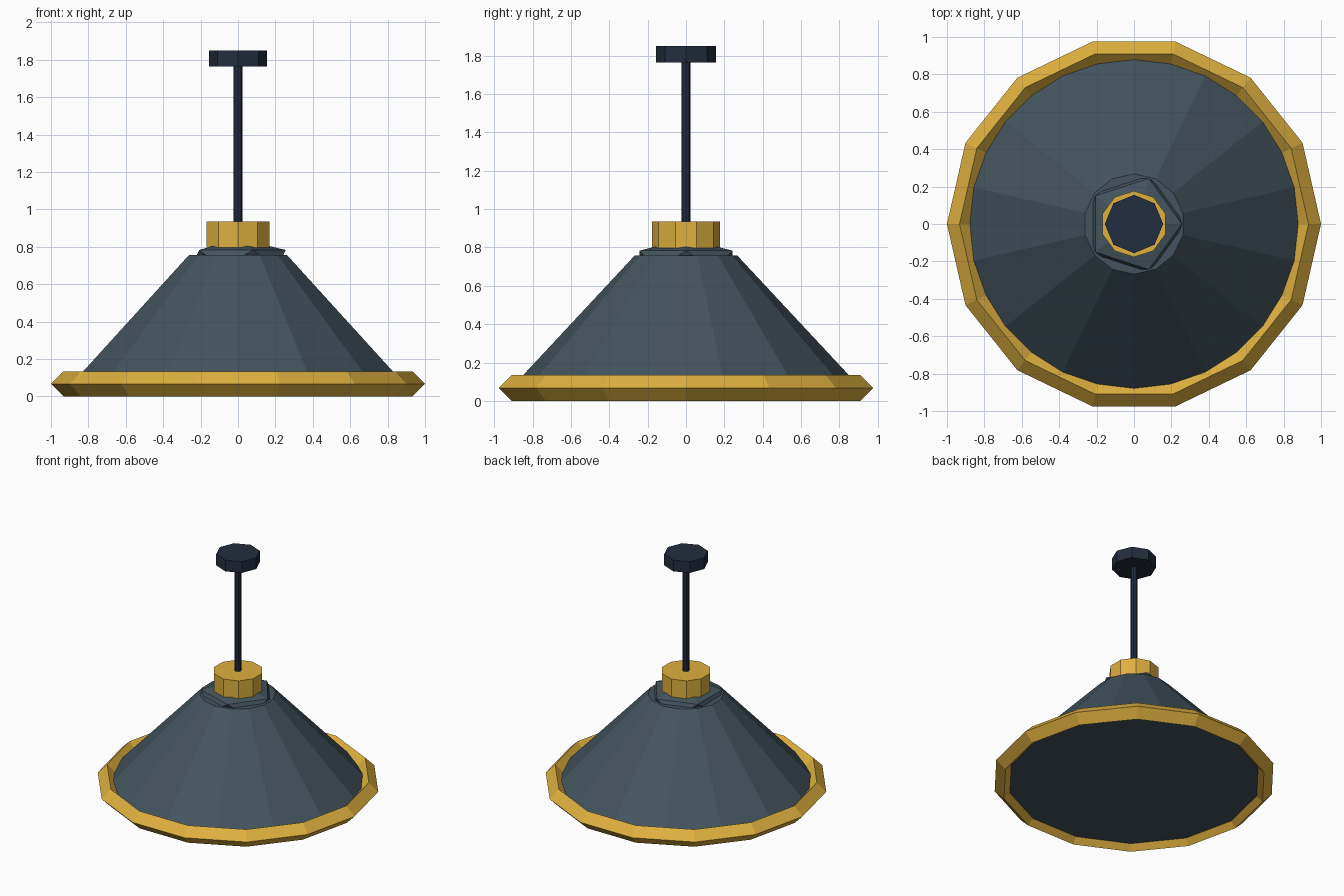
import bpy, bmesh
from math import cos, sin, tau, pi

cube = bpy.data.objects.get("Cube")
if cube:
    bpy.data.objects.remove(cube, do_unlink=True)


def material(name, rgb):
    """Flat material from display RGB, stored as linear values."""
    linear = [((c / 255 + 0.055) / 1.055) ** 2.4 for c in rgb] + [1.0]
    mat = bpy.data.materials.new(name)
    mat.use_nodes = True
    mat.diffuse_color = linear
    mat.node_tree.nodes["Principled BSDF"].inputs["Base Color"].default_value = linear
    return mat


brass = material("brass", (222, 176, 63))
slate = material("slate", (68, 84, 94))
navy = material("navy", (34, 45, 62))


def finish(name, bm, mat):
    bmesh.ops.recalc_face_normals(bm, faces=bm.faces)
    mesh = bpy.data.meshes.new(name)
    bm.to_mesh(mesh)
    bm.free()
    mesh.materials.append(mat)
    obj = bpy.data.objects.new(name, mesh)
    bpy.context.collection.objects.link(obj)
    return obj


def lathe(name, profile, sides, mat, start=pi / 2, ring=False):
    """Turn (radius, height) points into a faceted solid, capped or a closed ring."""
    bm = bmesh.new()
    loops = [[bm.verts.new((r * cos(start + tau * i / sides),
                            r * sin(start + tau * i / sides), z))
              for i in range(sides)] for r, z in profile]
    pairs = list(zip(loops, loops[1:]))
    if ring:
        pairs.append((loops[-1], loops[0]))
    else:
        bm.faces.new(loops[0])
        bm.faces.new(loops[-1])
    for low, high in pairs:
        for i in range(sides):
            j = (i + 1) % sides
            bm.faces.new((low[i], low[j], high[j], high[i]))
    return finish(name, bm, mat)


# Diamond-section rim around the shade mouth
tube = 0.067
mid = 1 - tube
lathe("shade_rim", [(mid, 0), (1, tube), (mid, 2 * tube), (mid - tube, tube)],
      14, brass, start=0, ring=True)

# Conical shade, closed underneath
lathe("shade", [(0.935, 0.042), (0.268, 0.757)], 14, slate)

# Flattened faceted dome on top of the shade
bm = bmesh.new()
bmesh.ops.create_icosphere(bm, subdivisions=1, radius=1)
bmesh.ops.scale(bm, verts=bm.verts, vec=(0.286, 0.286, 0.11))
bmesh.ops.translate(bm, verts=bm.verts, vec=(0, 0, 0.734))
finish("shade_cap", bm, slate)

# Collar, hanging rod and ceiling mount
lathe("collar", [(0.177, 0.797), (0.177, 0.935)], 10, brass)
lathe("rod", [(0.0235, 0.9), (0.0235, 1.78)], 8, navy)
lathe("ceiling_mount", [(0.156, 1.763), (0.156, 1.85)], 8, navy)
